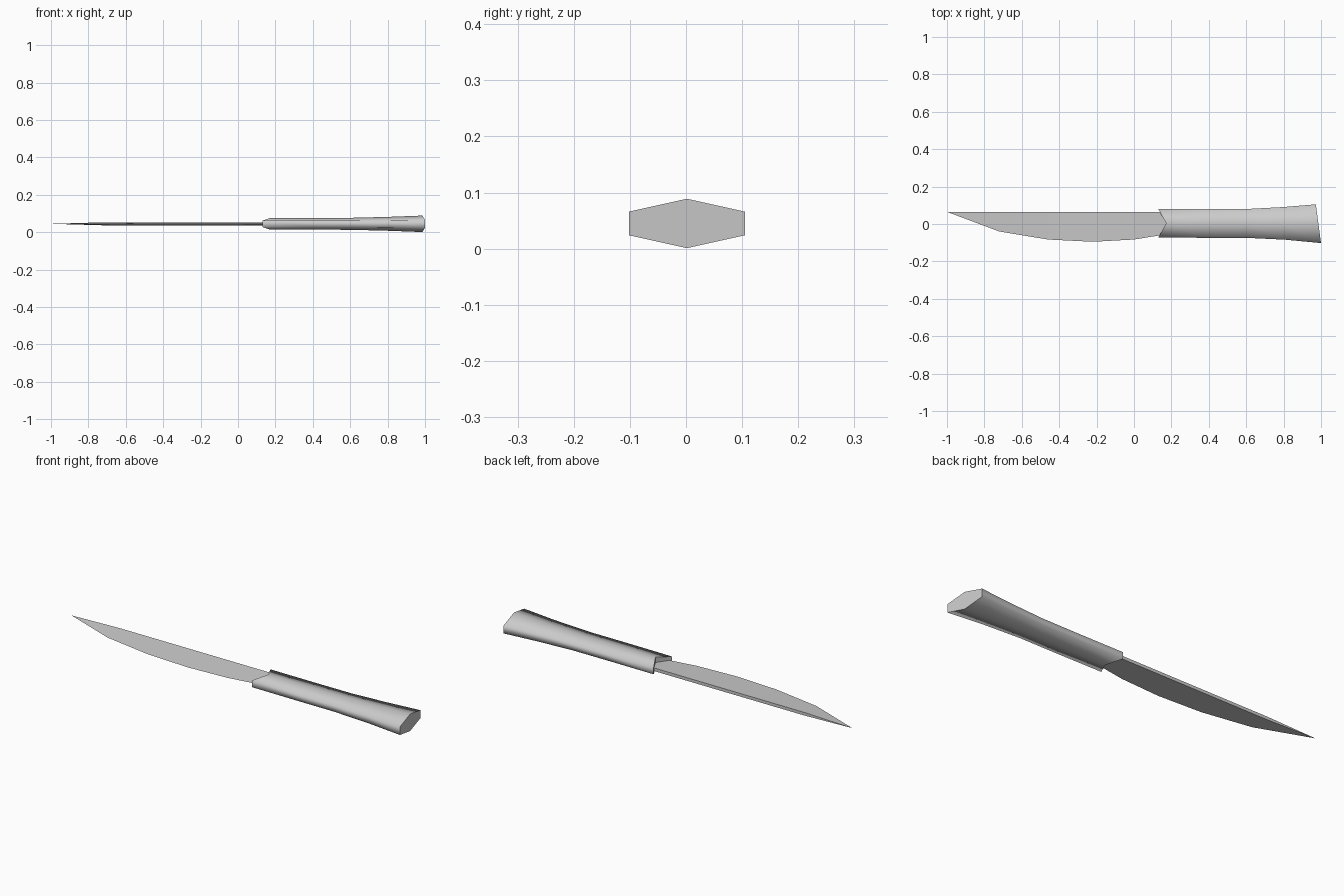
import bpy, bmesh

cube = bpy.data.objects.get("Cube")
if cube:
    bpy.data.objects.remove(cube, do_unlink=True)

MID = 0.045  # height of the centre plane

grey = bpy.data.materials.new("light_grey")
grey.use_nodes = True
COLOUR = (0.6, 0.6, 0.6, 1)
grey.diffuse_color = COLOUR
grey.node_tree.nodes["Principled BSDF"].inputs["Base Color"].default_value = COLOUR


def finish(name, bm):
    bmesh.ops.recalc_face_normals(bm, faces=bm.faces)
    mesh = bpy.data.meshes.new(name)
    bm.to_mesh(mesh)
    bm.free()
    mesh.materials.append(grey)
    obj = bpy.data.objects.new(name, mesh)
    bpy.context.collection.objects.link(obj)
    return obj


# Handle: hexagonal sections, notched at the front, slanted at the butt
# Each station: x at back side, ridge, front side; back y, front y; ridge and side half heights
stations = [
    (0.13, 0.172, 0.13, 0.08, -0.072, 0.031, 0.017),
    (0.40, 0.40, 0.40, 0.079, -0.074, 0.031, 0.017),
    (0.60, 0.60, 0.60, 0.08, -0.074, 0.032, 0.017),
    (0.79, 0.80, 0.81, 0.09, -0.084, 0.037, 0.019),
    (0.972, 0.986, 1.0, 0.105, -0.102, 0.044, 0.021),
]
bm = bmesh.new()
rings = []
for xb, xr, xf, yb, yf, ridge, side in stations:
    yr = (yb + yf) / 2
    loop = [(xb, yb, side), (xr, yr, ridge), (xf, yf, side),
            (xf, yf, -side), (xr, yr, -ridge), (xb, yb, -side)]
    rings.append([bm.verts.new((x, y, MID + z)) for x, y, z in loop])
for a, b in zip(rings, rings[1:]):
    for i in range(6):
        j = (i + 1) % 6
        bm.faces.new((a[i], a[j], b[j], b[i])).smooth = True
first = rings[0]
caps = [bm.faces.new((first[0], first[1], first[4], first[5])),
        bm.faces.new((first[1], first[2], first[3], first[4])),
        bm.faces.new(rings[-1])]
for cap in caps:
    for edge in cap.edges:
        edge.smooth = False
finish("handle", bm)

# Blade: wedge from a thick straight spine to a sharp curved edge
SPINE_Y = 0.065
outline = [(-0.72, -0.04), (-0.46, -0.083), (-0.22, -0.095),
           (0.0, -0.083), (0.13, -0.062), (0.2, -0.05)]
HALF = 0.008
bm = bmesh.new()
tip = bm.verts.new((-1, SPINE_Y, MID))
rows = [[bm.verts.new(p) for p in ((x, SPINE_Y, MID + HALF), (x, y, MID), (x, SPINE_Y, MID - HALF))]
        for x, y in outline]
for i in range(3):
    j = (i + 1) % 3
    bm.faces.new((tip, rows[0][i], rows[0][j]))
    for a, b in zip(rows, rows[1:]):
        bm.faces.new((a[i], a[j], b[j], b[i]))
bm.faces.new(rows[-1])
finish("blade", bm)
